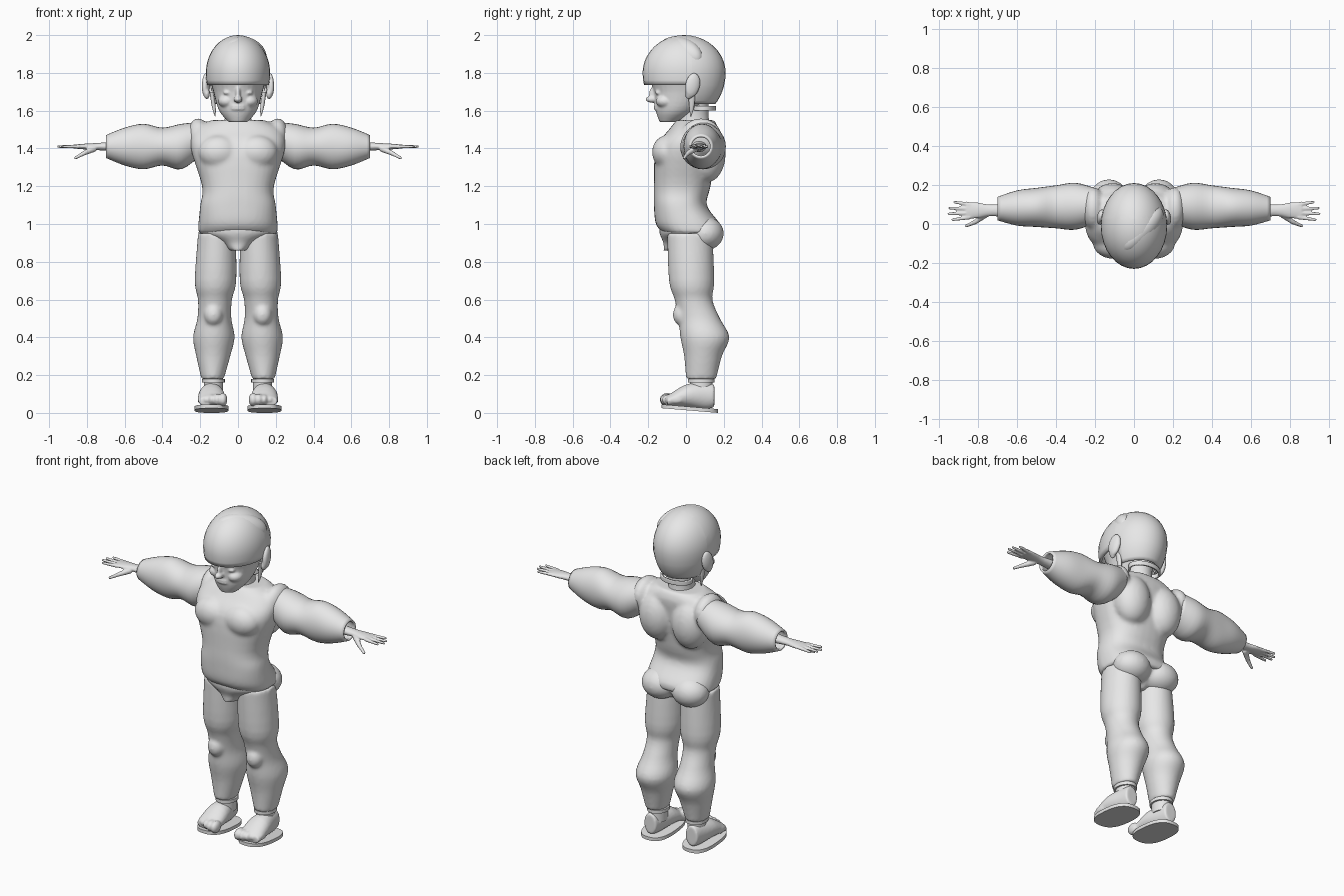
import bpy
import bmesh
from math import cos, sin, pi, copysign, radians
from mathutils import Matrix, Vector, Euler

cube = bpy.data.objects.get("Cube")
if cube:
    bpy.data.objects.remove(cube, do_unlink=True)

grey = bpy.data.materials.new("light grey")
grey.use_nodes = True
grey.diffuse_color = (.8, .8, .8, 1)
grey.node_tree.nodes["Principled BSDF"].inputs["Base Color"].default_value = grey.diffuse_color


def spline(sections, steps=4):
    """Add smooth in-between sections."""
    result = []
    last = len(sections) - 1
    for index in range(last):
        before, start, end, after = (sections[max(0, min(last, index + step))] for step in (-1, 0, 1, 2))
        for step in range(steps):
            t = step / steps
            result.append([q + t * (r - p) / 2
                           + t * t * (p + 2 * r - (5 * q + w) / 2)
                           + t * t * t * (3 * (q - r) + w - p) / 2
                           for p, q, r, w in zip(before, start, end, after)])
    return result + [sections[-1]]


def loft(bm, axis, sections, side=0, lean=0, rise=0, power=2, caps=True, sides=32):
    """Skin rounded sections; each is position, half width, half depth, depth offset."""
    loops = []
    for along, width, depth, offset in spline(sections):
        loop = []
        for k in range(sides):
            angle = 2 * pi * k / sides
            cu, cv = (copysign(abs(f) ** (2 / power), f) for f in (cos(angle), sin(angle)))
            u = side + lean * along + cu * width
            v = rise + offset + cv * depth
            spot = {"x": (along, u, v), "y": (u, along, v), "z": (u, v, along)}[axis]
            loop.append(bm.verts.new(spot))
        loops.append(loop)
    for lower, upper in zip(loops, loops[1:]):
        for k in range(sides):
            n = (k + 1) % sides
            bm.faces.new((lower[k], lower[n], upper[n], upper[k]))
    if caps:
        bm.faces.new(loops[0])
        bm.faces.new(loops[-1])


def ball(bm, centre, radii, turn=(0, 0, 0)):
    """Add a turned ellipsoid."""
    rotation = Euler([radians(angle) for angle in turn]).to_matrix().to_4x4()
    matrix = Matrix.Translation(centre) @ rotation @ Matrix.Diagonal((*radii, 1))
    return bmesh.ops.create_uvsphere(bm, u_segments=32, v_segments=20, radius=1, matrix=matrix)["verts"]


def twin_balls(bm, centre, radii):
    """Add the same ellipsoid on both sides."""
    x, y, z = centre
    for across in (-x, x):
        ball(bm, (across, y, z), radii)


def finger(bm, start, end, radius):
    """Tapered rounded digit between two points."""
    start, end = Vector(start), Vector(end)
    span = end - start
    rotation = span.to_track_quat("Z", "Y").to_matrix().to_4x4()
    tip = radius * .7
    bmesh.ops.create_cone(bm, cap_ends=True, segments=12, radius1=radius, radius2=tip,
                          depth=span.length, matrix=Matrix.Translation((start + end) / 2) @ rotation)
    ball(bm, end, (tip, tip, tip))


def finish(bm, name, voxel=0, shell=0, pair=False):
    """Turn the mesh into one object, or a left and right pair."""
    for prefix, flip in (("left_", 1), ("right_", -1)) if pair else (("", 1),):
        half = bm.copy()
        half.transform(Matrix.Diagonal((flip, 1, 1, 1)))
        bmesh.ops.recalc_face_normals(half, faces=half.faces)
        mesh = bpy.data.meshes.new(prefix + name)
        half.to_mesh(mesh)
        half.free()
        mesh.materials.append(grey)
        part = bpy.data.objects.new(prefix + name, mesh)
        bpy.context.collection.objects.link(part)
        bpy.ops.object.select_all(action="DESELECT")
        part.select_set(True)
        bpy.context.view_layer.objects.active = part
        bpy.ops.object.shade_smooth_by_angle(angle=radians(40))
        if shell:
            thickness = part.modifiers.new("Thickness", "SOLIDIFY")
            thickness.thickness = shell
        if voxel:
            fuse = part.modifiers.new("Fuse", "REMESH")
            fuse.mode = "VOXEL"
            fuse.voxel_size = voxel
            fuse.use_smooth_shade = True
            soften = part.modifiers.new("Soften", "SMOOTH")
            soften.iterations = 5
    bm.free()


# Torso with chest, shoulder-blade and shoulder muscles
bm = bmesh.new()
loft(bm, "z", [(.95, .21, .15, .03), (1, .21, .17, .01), (1.1, .2, .14, -.03), (1.2, .19, .15, -.02),
               (1.4, .25, .16, 0), (1.5, .23, .13, .04), (1.55, .14, .1, .05)], power=2.4)
twin_balls(bm, (.1, -.1, 1.38), (.11, .08, .09))
twin_balls(bm, (.11, .11, 1.37), (.11, .1, .15))
twin_balls(bm, (.21, .08, 1.46), (.06, .11, .1))
finish(bm, "torso", voxel=.012)

# Briefs and buttocks
bm = bmesh.new()
loft(bm, "z", [(.86, .05, .1, -.02), (.9, .1, .12, 0), (.95, .2, .15, .01), (1, .2, .15, .01)])
twin_balls(bm, (.1, .1, .95), (.11, .1, .09))
finish(bm, "briefs", voxel=.01)

# Legs with kneecaps
bm = bmesh.new()
loft(bm, "z", [(.18, .06, .08, .08), (.3, .09, .1, .09), (.4, .11, .13, .1), (.5, .09, .11, .07),
               (.6, .09, .1, .04), (.7, .11, .12, .03), (.95, .1, .12, .02)], side=.14, lean=-.03)
ball(bm, (.13, -.02, .52), (.05, .05, .06))
finish(bm, "leg", voxel=.01, pair=True)

# Ankles with bands
bm = bmesh.new()
loft(bm, "z", [(z, .05, .06, .08) for z in (.1, .24)], side=.13)
loft(bm, "z", [(z, .06, .07, .08) for z in (.16, .18)], side=.13)
finish(bm, "ankle", pair=True)

# Feet with toes that shrink outwards
bm = bmesh.new()
loft(bm, "y", [(-.1, .07, .03, .06), (0, .07, .06, .09), (.1, .05, .07, .09), (.15, .04, .06, .09)],
     side=.14)
for toe in range(5):
    size = .03 - toe * .003
    ball(bm, (.08 + toe * .03, toe * toe * .003 - .1, .07), (size * .8, .04, size * 1.2))
finish(bm, "foot", voxel=.007, pair=True)

# Thin soles, toes slightly raised
bm = bmesh.new()
loft(bm, "z", [(z, .09, .15, .02) for z in (0, .02)], side=.14, power=2.6)
for vert in bm.verts:
    vert.co.z += (.17 - vert.co.y) / 12
finish(bm, "sole", pair=True)

# Muscular arms with open cuffs
bm = bmesh.new()
loft(bm, "x", [(.2, .09, .09, .04), (.3, .12, .12, 0), (.4, .11, .1, 0), (.5, .1, .12, 0),
               (.6, .09, .1, 0), (.7, .06, .06, 0)], side=.1, lean=-.03, rise=1.41, caps=False)
finish(bm, "arm", shell=.012, pair=True)

# Hands with four fingers and a jointed thumb
bm = bmesh.new()
loft(bm, "x", [(.6, .04, .03, 0), (.73, .03, .02, 0), (.8, .04, .016, 0), (.86, .045, .011, 0)],
     side=.07, rise=1.41)
for order, reach in enumerate((.93, .95, .945, .92)):
    finger(bm, (.84, .034 + order * .022, 1.41), (reach, .022 + order * .03, 1.41), .011)
knuckle = (.815, .01, 1.375)
finger(bm, (.76, .05, 1.4), knuckle, .018)
finger(bm, knuckle, (.86, -.01, 1.35), .012)
finish(bm, "hand", voxel=.005, pair=True)

# Neck
bm = bmesh.new()
loft(bm, "z", [(1.48, .09, .1, .04), (1.56, .07, .08, .04), (1.68, .08, .08, .04)])
finish(bm, "neck")

# Head with nose, lips, cheeks and eyes
bm = bmesh.new()
loft(bm, "z", [(1.54, .05, .05, -.09), (1.6, .1, .11, -.05), (1.7, .13, .16, -.01),
               (1.8, .15, .18, -.01), (1.9, .1, .12, 0)])
ball(bm, (0, -.18, 1.66), (.022, .035, .018))
ball(bm, (0, -.17, 1.69), (.013, .026, .05), (-12, 0, 0))
for lip in (1.61, 1.625):
    ball(bm, (0, -.15, lip), (.04, .02, .01))
twin_balls(bm, (.06, -.11, 1.65), (.045, .05, .035))
twin_balls(bm, (.055, -.145, 1.695), (.024, .018, .012))
finish(bm, "head", voxel=.006)

# Hair cap: fringe at the front, nape at the back
bm = bmesh.new()
crown, fringe, nape, ear_line = 1.8, 1.735, 1.635, .03
for vert in ball(bm, (0, -.01, crown), (.17, .22, .2)):
    if vert.co.z < crown:
        vert.co.z += (vert.co.z - crown) / 4
for point, normal in (((0, 0, fringe), (0, 0, 1)), ((0, 0, nape), (0, 0, 1)),
                      ((0, ear_line, 0), (0, 1, 0))):
    bmesh.ops.bisect_plane(bm, geom=bm.verts[:] + bm.edges[:] + bm.faces[:],
                           plane_co=point, plane_no=normal)
bare = []
for face in bm.faces:
    middle = face.calc_center_median()
    if middle.z < (nape if middle.y > ear_line else fringe):
        bare.append(face)
bmesh.ops.delete(bm, geom=bare, context="FACES")
finish(bm, "hair_cap", shell=.015)

# Side-swept lock over the crown
bm = bmesh.new()
ball(bm, (.04, -.03, 1.9), (.15, .07, .09), (0, 12, 48))
finish(bm, "swept_lock")

# Nape band
bm = bmesh.new()
loft(bm, "z", [(z, .1, .07, .09) for z in (1.6, 1.625)], caps=False)
finish(bm, "nape_band", shell=.01)

# Ears
bm = bmesh.new()
ball(bm, (.17, .035, 1.735), (.02, .04, .066), (-12, 0, 12))
ball(bm, (.165, .015, 1.69), (.016, .022, .03))
finish(bm, "ear", voxel=.006, pair=True)

# Tapered sidelocks
bm = bmesh.new()
loft(bm, "z", [(1.57, .002, .003, .025), (1.62, .01, .013, .03), (1.7, .011, .02, .03)],
     side=-.11, lean=.147)
finish(bm, "sidelock", pair=True)
